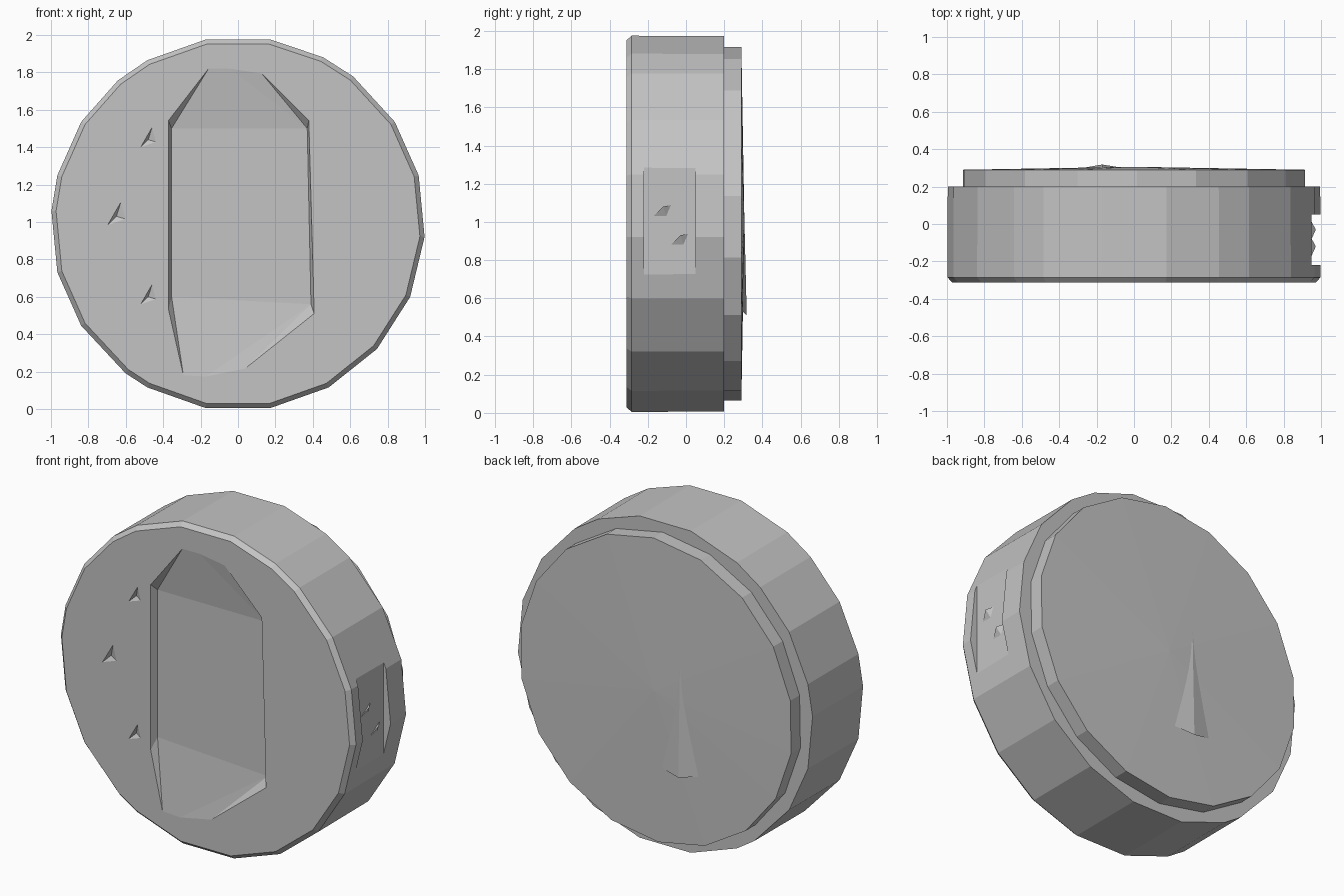
import bpy, bmesh, math

if "Cube" in bpy.data.objects:
    bpy.data.objects.remove(bpy.data.objects["Cube"])

CZ = 0.99  # height of the disc axis

metal = bpy.data.materials.new("light grey")
metal.diffuse_color = (0.55, 0.55, 0.55, 1)
metal.use_nodes = True
metal.node_tree.nodes["Principled BSDF"].inputs["Base Color"].default_value = metal.diffuse_color


def finish(name, bm):
    bmesh.ops.recalc_face_normals(bm, faces=bm.faces)
    mesh = bpy.data.meshes.new(name)
    bm.to_mesh(mesh)
    bm.free()
    mesh.materials.append(metal)
    obj = bpy.data.objects.new(name, mesh)
    bpy.context.collection.objects.link(obj)
    return obj


def disc(name, angles, rings, bulge=None):
    """Loft (y, radius, twist) rings; an optional bulge tops the last ring."""
    bm = bmesh.new()
    loops = []
    for y, r, twist in rings:
        loops.append([bm.verts.new((r * math.cos(math.radians(a + twist)), y,
                                    CZ + r * math.sin(math.radians(a + twist))))
                      for a in angles])
    n = len(angles)
    for a, b in zip(loops, loops[1:]):
        for i in range(n):
            j = (i + 1) % n
            bm.faces.new((a[i], a[j], b[j], b[i]))
    bm.faces.new(loops[0])
    if bulge is None:
        bm.faces.new(loops[-1])
    else:
        c = bm.verts.new((0, bulge, CZ))
        for i in range(n):
            bm.faces.new((loops[-1][i], loops[-1][(i + 1) % n], c))
    return finish(name, bm)


def hull(name, points):
    bm = bmesh.new()
    for p in points:
        bm.verts.new(p)
    res = bmesh.ops.convex_hull(bm, input=bm.verts)
    loose = [v for v in bm.verts if not v.link_faces]
    bmesh.ops.delete(bm, geom=loose, context='VERTS')
    return finish(name, bm)


def cut(target, cutter):
    mod = target.modifiers.new(cutter.name, 'BOOLEAN')
    mod.operation = 'DIFFERENCE'
    mod.solver = 'EXACT'
    mod.object = cutter
    cutter.hide_render = True
    cutter.hide_viewport = True


# Main drum with a slim front chamfer and irregular facets
drum_angles = [-4, 15, 33, 52, 63, 80, 100, 119, 130, 147, 165, 176,
               195, 213, 233, 241, 260, 280, 299, 318, 337]
drum = disc("drum", drum_angles,
            [(-0.312, 0.975, 0), (-0.285, 1.0, 0), (0.2, 0.998, 0)])

# Slightly domed back plate
disc("back_plate", [9 + 20 * k for k in range(18)],
     [(0.19, 0.925, 0), (0.29, 0.925, 0)], 0.306)

# Narrow wedge rising from the back plate
hull("back_wedge", [(-0.17, 0.300, 1.25), (-0.29, 0.297, 0.54),
                    (-0.17, 0.318, 0.51), (-0.04, 0.297, 0.53),
                    (-0.17, 0.28, 0.6)])

# Front recess: steep left and right walls, long ramps above and below
hull_points = [(-0.355, -0.27, 0.60), (-0.355, -0.27, 1.50),
               (0.37, -0.27, 1.50), (0.39, -0.27, 0.56),
               (-0.375, -0.32, 0.52), (-0.375, -0.32, 1.55),
               (0.38, -0.32, 1.55), (0.41, -0.32, 0.50),
               (-0.12, -0.32, 1.88), (0.08, -0.32, 1.85),
               (-0.28, -0.32, 0.10), (-0.03, -0.32, 0.15)]
cut(drum, hull("front_recess_cutter", hull_points))

# Flat-floored notch in the right rim
cut(drum, hull("side_notch_cutter",
               [(x, y, z) for x in (0.95, 1.1) for y in (-0.22, 0.05)
                for z in (0.6, 1.4)]))

# Small ragged ridges on the notch floor
for k, (y, z) in enumerate([(-0.12, 1.07), (-0.03, 0.92)]):
    hull(f"notch_ridge_{k + 1}",
         [(0.945, y - 0.06, z - 0.05), (0.945, y + 0.05, z + 0.02),
          (0.972, y, z + 0.01), (0.945, y + 0.02, z - 0.05)])

# Shallow dents in the front face beside the recess
for k, (x, z, s) in enumerate([(-0.48, 1.44, 0.06), (-0.65, 1.03, 0.07),
                               (-0.48, 0.60, 0.06)]):
    cut(drum, hull(f"dent_cutter_{k + 1}",
                   [(x - s, -0.32, z - s), (x + s, -0.32, z - 0.3 * s),
                    (x + 0.5 * s, -0.32, z + 1.6 * s), (x, -0.295, z)]))
